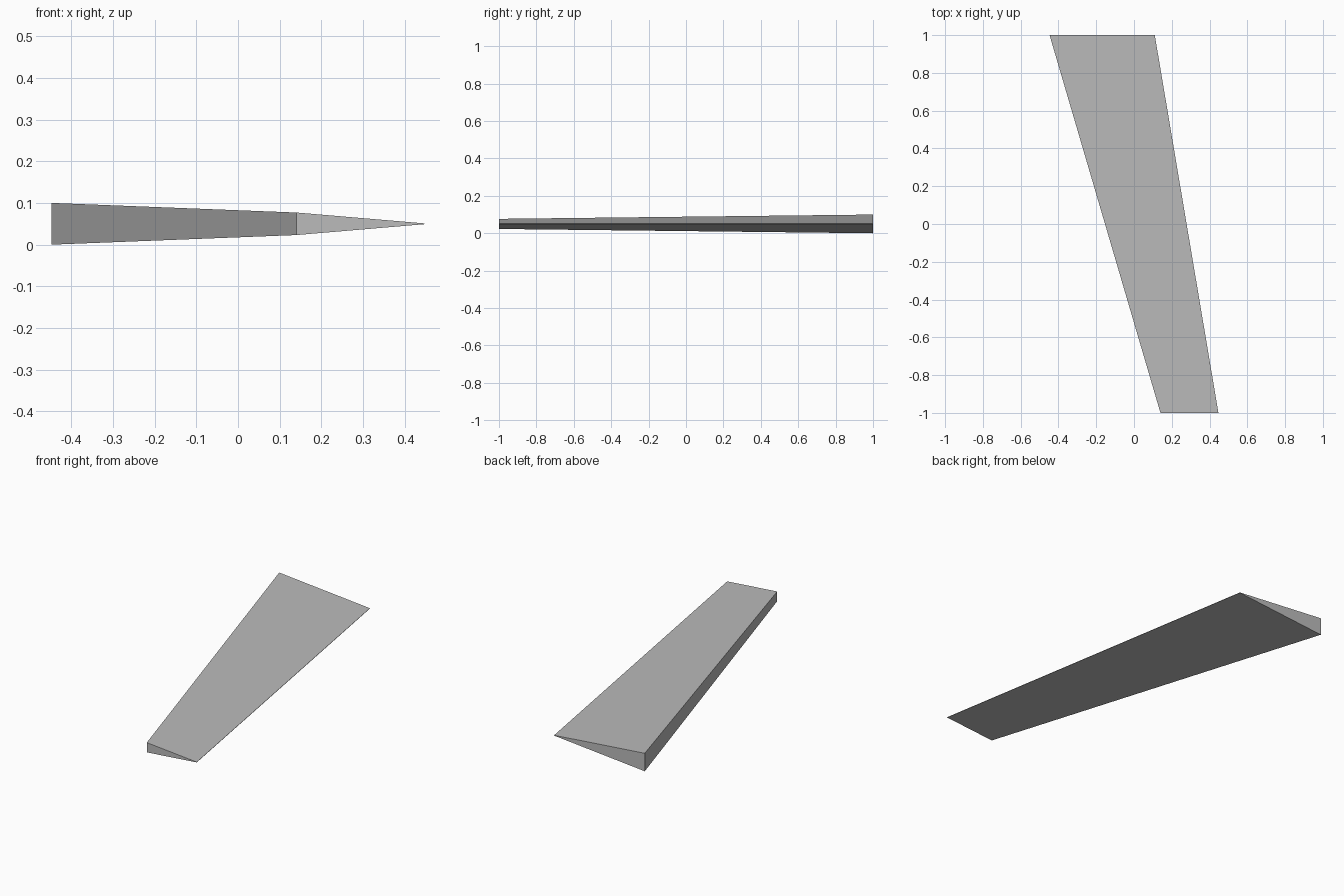
import bpy
import bmesh

cube = bpy.data.objects.get("Cube")
if cube:
    bpy.data.objects.remove(cube, do_unlink=True)

# Plain grey material
grey = bpy.data.materials.new("plain grey")
grey.use_nodes = True
colour = (0.5, 0.5, 0.5, 1)
grey.diffuse_color = colour
grey.node_tree.nodes["Principled BSDF"].inputs["Base Color"].default_value = colour

MID_Z = 0.05
EDGE = 0.001  # half thickness of the sharp edge


def section(bm, y, thick_x, thin_x, half):
    """Wedge cross-section: blunt edge at thick_x, sharp edge at thin_x."""
    outline = [(thick_x, -half), (thin_x, -EDGE), (thin_x, EDGE), (thick_x, half)]
    return [bm.verts.new((x, y, MID_Z + z)) for x, z in outline]


# Swept, tapered wedge blade lofted between its two end sections
bm = bmesh.new()
tip = section(bm, -1, 0.14, 0.447, 0.027)
root = section(bm, 1, -0.447, 0.11, 0.05)
bm.faces.new(tip)
bm.faces.new(root)
for i in range(4):
    j = (i + 1) % 4
    bm.faces.new((tip[i], tip[j], root[j], root[i]))
bmesh.ops.recalc_face_normals(bm, faces=bm.faces)

mesh = bpy.data.meshes.new("wedge_blade")
bm.to_mesh(mesh)
bm.free()
mesh.materials.append(grey)
blade = bpy.data.objects.new("wedge_blade", mesh)
bpy.context.collection.objects.link(blade)
